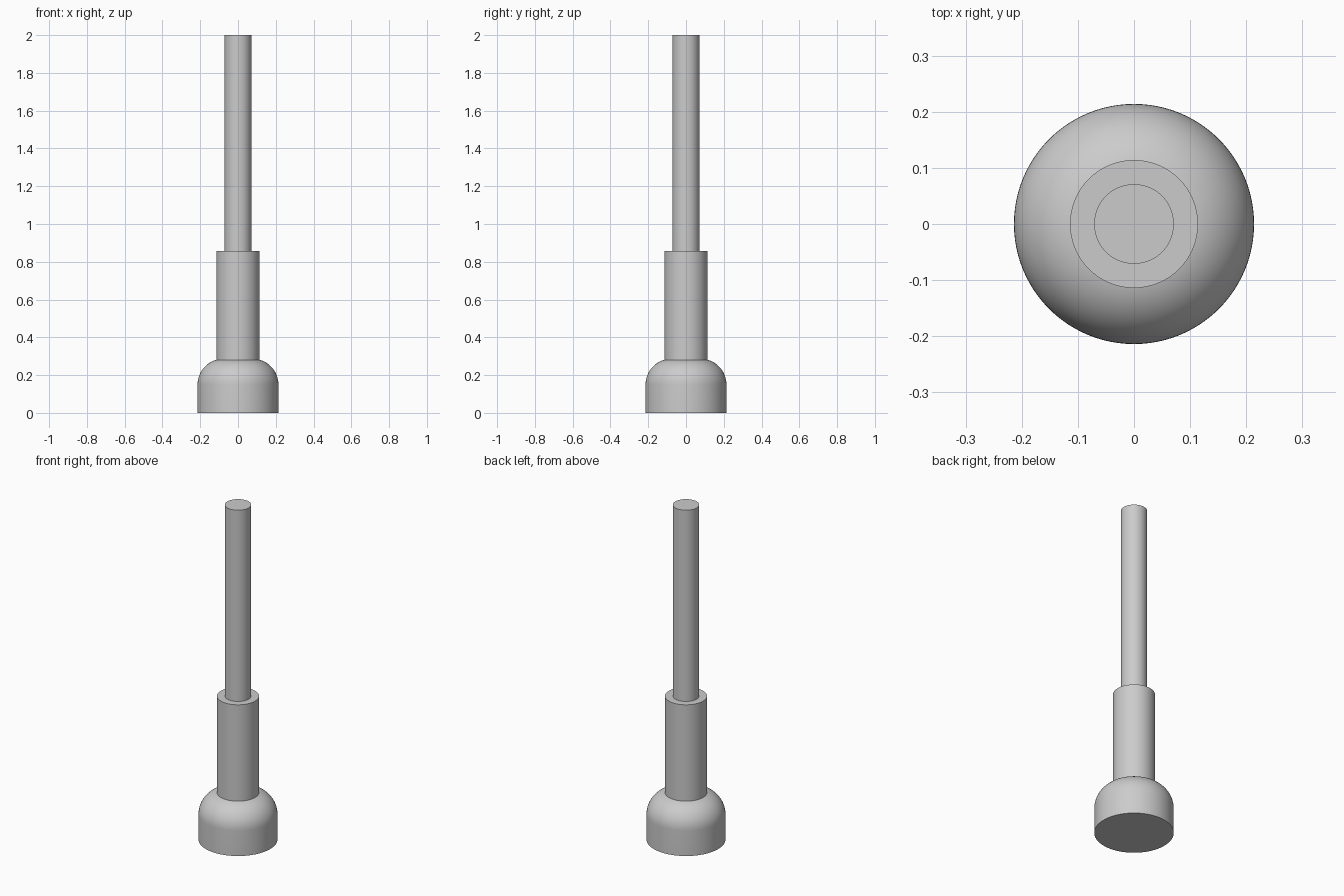
import bpy
import bmesh
from math import sin, cos, pi, radians

cube = bpy.data.objects.get("Cube")
if cube:
    bpy.data.objects.remove(cube, do_unlink=True)

# Single plain grey
grey = bpy.data.materials.new("light_grey")
grey.use_nodes = True
colour = (0.6, 0.6, 0.6, 1)
grey.diffuse_color = colour
grey.node_tree.nodes["Principled BSDF"].inputs["Base Color"].default_value = colour


def lathe(name, profile, steps=96):
    """Spin a closed (radius, height) outline around the z axis."""
    bm = bmesh.new()
    verts = [bm.verts.new((r, 0, z)) for r, z in profile]
    edges = [bm.edges.new(pair) for pair in zip(verts, verts[1:])]
    bmesh.ops.spin(bm, geom=verts + edges, cent=(0, 0, 0), axis=(0, 0, 1),
                   angle=2 * pi, steps=steps)
    bmesh.ops.remove_doubles(bm, verts=bm.verts, dist=0.00001)
    bmesh.ops.recalc_face_normals(bm, faces=bm.faces)
    mesh = bpy.data.meshes.new(name)
    bm.to_mesh(mesh)
    bm.free()
    mesh.materials.append(grey)
    obj = bpy.data.objects.new(name, mesh)
    bpy.context.collection.objects.link(obj)
    bpy.ops.object.select_all(action='DESELECT')
    obj.select_set(True)
    bpy.context.view_layer.objects.active = obj
    bpy.ops.object.shade_smooth_by_angle(angle=radians(30))
    return obj


def cylinder_profile(radius, bottom, top):
    return [(0, bottom), (radius, bottom), (radius, top), (0, top)]


# Base with a rounded shoulder
base_radius, base_height, fillet = 0.214, 0.286, 0.136
arc = [(base_radius - fillet + fillet * cos(i * pi / 32),
        base_height - fillet + fillet * sin(i * pi / 32)) for i in range(17)]
lathe("rounded_base", [(0, 0), (base_radius, 0)] + arc + [(0, base_height)])

# Thick collar and slim rod, each seated slightly into the part below
lathe("collar", cylinder_profile(0.114, 0.25, 0.857))
lathe("rod", cylinder_profile(0.071, 0.83, 2.0))
